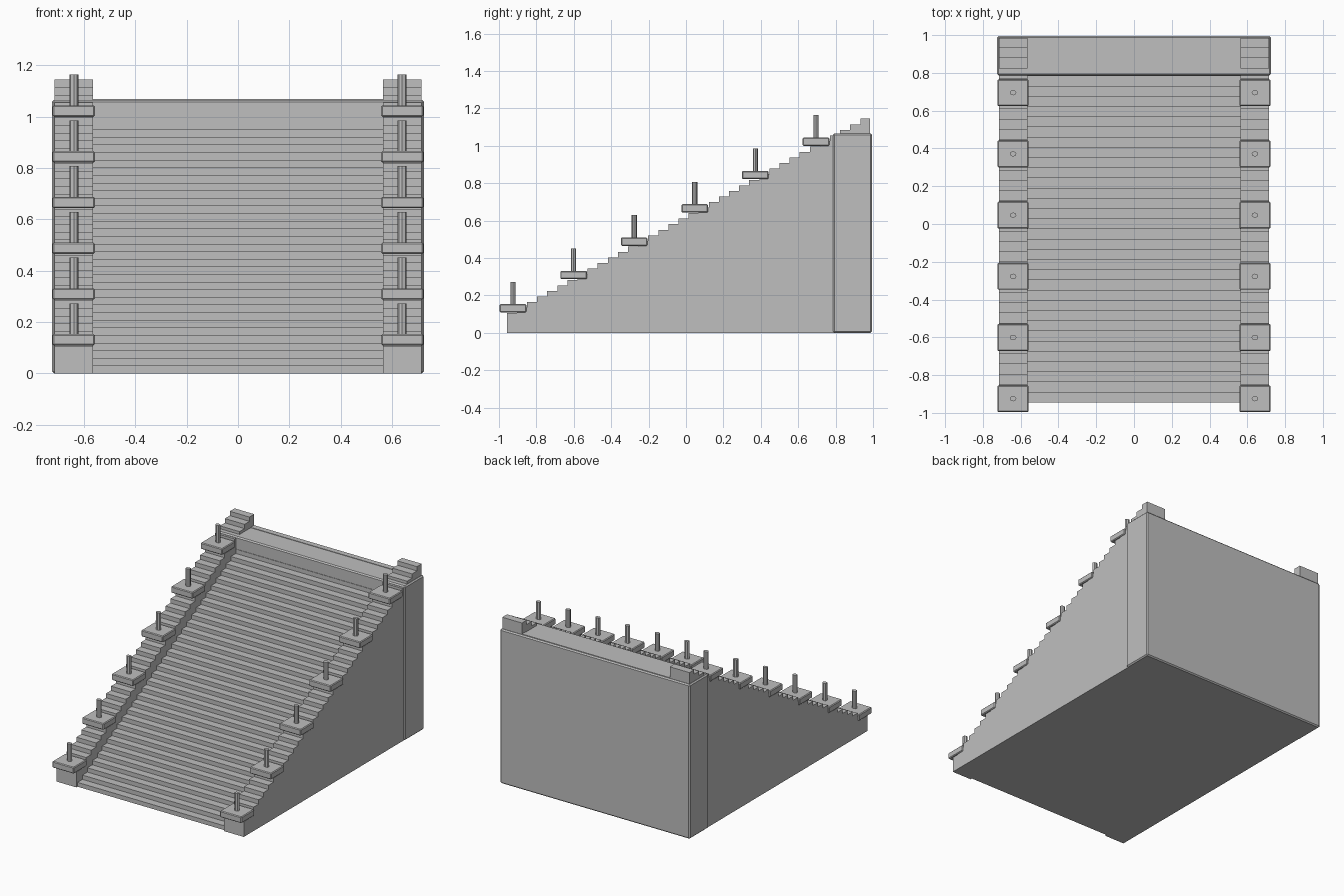
import bpy
import bmesh

cube = bpy.data.objects.get("Cube")
if cube:
    bpy.data.objects.remove(cube, do_unlink=True)

RUN, RISE, STEPS = 0.054, 0.0297, 36

stone = bpy.data.materials.new("grey_stone")
stone.use_nodes = True
stone.diffuse_color = (0.52, 0.52, 0.52, 1)
stone.node_tree.nodes["Principled BSDF"].inputs["Base Color"].default_value = (0.52, 0.52, 0.52, 1)


def finish(name, bm, bevel=0):
    """Turn a bmesh into a named object, with an optional small chamfer."""
    bmesh.ops.recalc_face_normals(bm, faces=bm.faces)
    mesh = bpy.data.meshes.new(name)
    bm.to_mesh(mesh)
    bm.free()
    mesh.materials.append(stone)
    obj = bpy.data.objects.new(name, mesh)
    bpy.context.collection.objects.link(obj)
    if bevel:
        mod = obj.modifiers.new("chamfer", "BEVEL")
        mod.width = bevel
        mod.segments = 1
    return obj


def box(name, x, y, z, bevel=0):
    """Box from three (low, high) ranges."""
    bm = bmesh.new()
    bmesh.ops.create_cube(bm, size=1)
    for v in bm.verts:
        v.co = [r[0] if c < 0 else r[1] for c, r in zip(v.co, (x, y, z))]
    return finish(name, bm, bevel)


def stair_solid(name, x, start, end, first_top):
    """Stepped side profile extruded along x."""
    profile = [(start, 0)]
    for i in range(STEPS):
        top = first_top + i * RISE
        back = end if i == STEPS - 1 else start + (i + 1) * RUN
        profile += [(start + i * RUN, top), (back, top)]
    profile.append((end, 0))
    bm = bmesh.new()
    face = bm.faces.new([bm.verts.new((x[0], y, z)) for y, z in profile])
    extruded = bmesh.ops.extrude_face_region(bm, geom=[face])["geom"]
    verts = [g for g in extruded if isinstance(g, bmesh.types.BMVert)]
    bmesh.ops.translate(bm, verts=verts, vec=(x[1] - x[0], 0, 0))
    return finish(name, bm)


def post(name, x, y, low, high):
    """Slim oval post."""
    bm = bmesh.new()
    bmesh.ops.create_cone(bm, cap_ends=True, segments=8, radius1=0.0175,
                          radius2=0.0175, depth=high - low)
    bmesh.ops.scale(bm, verts=bm.verts, vec=(1, 0.8, 1))
    bmesh.ops.translate(bm, verts=bm.verts, vec=(x, y, (low + high) / 2))
    return finish(name, bm)


# Central flight and the rear landing block
stair_solid("stair_flight", (-0.567, 0.567), -0.945, 0.983, RISE)
box("landing_block", (-0.725, 0.725), (0.786, 0.995), (0, 1.066), 0.008)

# Stepped side walls, each with capped plinths and posts
for side, s in (("left", 1), ("right", -1)):
    stair_solid(side + "_wall", sorted((s * 0.565, s * 0.715)), -0.958, 0.984, 0.1055)
    for i in range(6):
        y = -0.925 + i * 6 * RUN
        z = 0.109 + i * 6 * RISE
        box(f"{side}_plinth_{i + 1}", sorted((s * 0.558, s * 0.723)),
            (y - 0.071, y + 0.071), (z, z + 0.044), 0.005)
        post(f"{side}_post_{i + 1}", s * 0.64, y, z + 0.03, z + 0.164)
